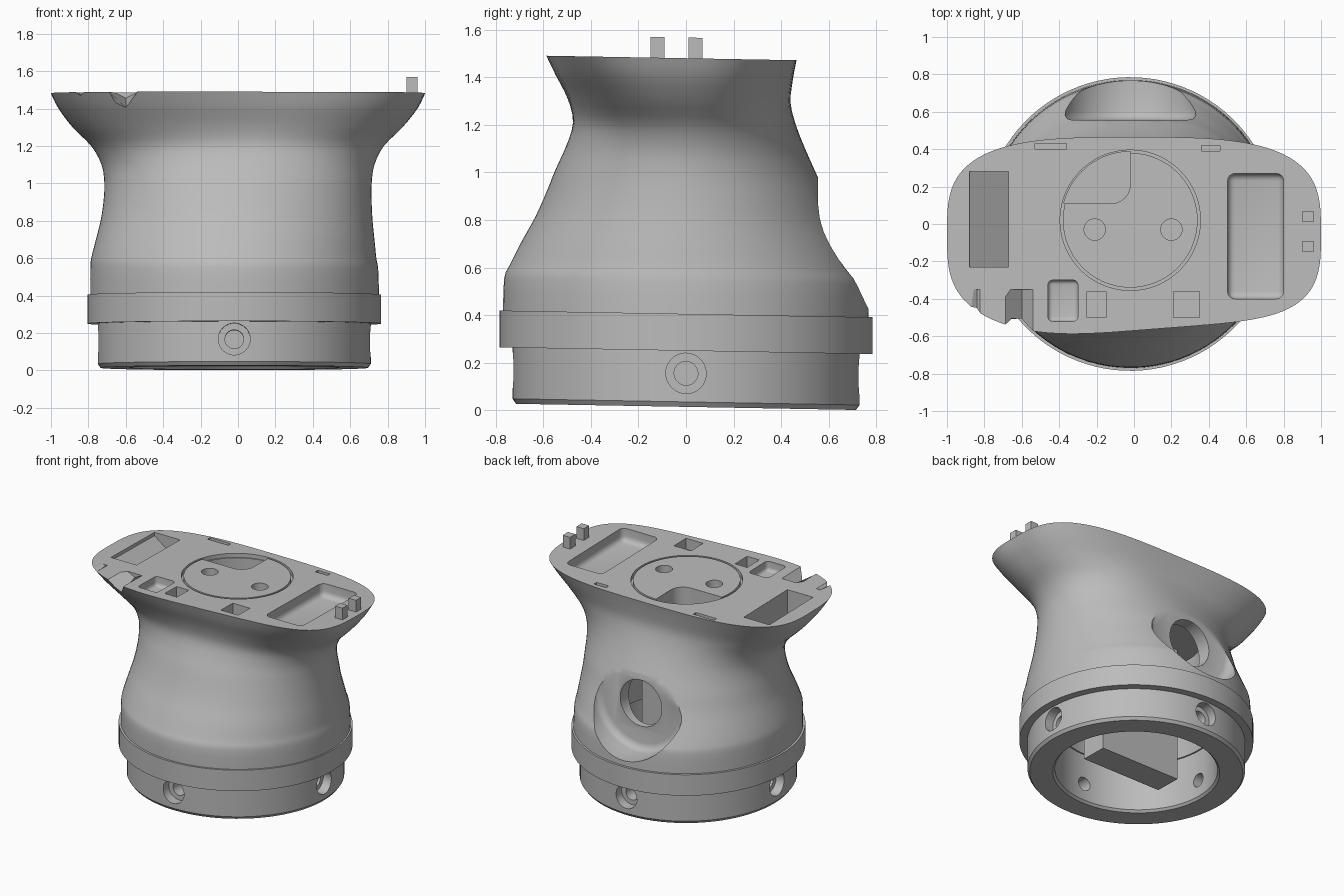
import bpy, bmesh, math
from mathutils import Vector, Matrix

cube = bpy.data.objects.get("Cube")
if cube:
    bpy.data.objects.remove(cube, do_unlink=True)

GREY = (0.5, 0.5, 0.5, 1)
mat = bpy.data.materials.new("plain grey")
mat.use_nodes = True
mat.diffuse_color = GREY
mat.node_tree.nodes["Principled BSDF"].inputs["Base Color"].default_value = GREY

CX = -0.02      # axis of the round parts
TOP = 1.48      # mounting face
OVER = 1.6      # cutters reach above the face
SEG = 96


def finish(name, bm):
    bmesh.ops.recalc_face_normals(bm, faces=bm.faces)
    mesh = bpy.data.meshes.new(name)
    bm.to_mesh(mesh)
    bm.free()
    mesh.materials.append(mat)
    ob = bpy.data.objects.new(name, mesh)
    bpy.context.scene.collection.objects.link(ob)
    return ob


def skin(name, rings, closed=False):
    """Join rings of points; cap the ends unless the rings form a loop."""
    bm = bmesh.new()
    rows = [[bm.verts.new(p) for p in ring] for ring in rings]
    pairs = list(zip(rows, rows[1:]))
    if closed:
        pairs.append((rows[-1], rows[0]))
    else:
        bm.faces.new(rows[0])
        bm.faces.new(rows[-1])
    n = len(rows[0])
    for a, b in pairs:
        for i in range(n):
            j = (i + 1) % n
            bm.faces.new((a[i], a[j], b[j], b[i]))
    return finish(name, bm)


def box(name, x0, x1, y0, y1, z0, z1, bevel=0):
    bm = bmesh.new()
    bmesh.ops.create_cube(bm, size=1)
    size = Matrix.Diagonal((x1 - x0, y1 - y0, z1 - z0, 1))
    mid = Matrix.Translation(((x0 + x1) / 2, (y0 + y1) / 2, (z0 + z1) / 2))
    bm.transform(mid @ size)
    if bevel:
        bmesh.ops.bevel(bm, geom=bm.edges[:], offset=bevel, segments=4,
                        profile=0.5, affect='EDGES')
    return finish(name, bm)


def rod(name, start, end, radii, seg=64):
    """Round solid from start to end; radii lists (fraction of length, radius)."""
    start, end = Vector(start), Vector(end)
    u = (end - start).orthogonal().normalized()
    v = (end - start).normalized().cross(u)
    rings = []
    for t, r in radii:
        centre = start.lerp(end, t)
        rings.append([centre + r * (u * math.cos(a) + v * math.sin(a))
                      for a in (math.tau * (i + .3) / seg for i in range(seg))])
    return skin(name, rings)


def cyl(name, start, end, r, seg=64):
    return rod(name, start, end, [(0, r), (1, r)], seg)


def lathe(name, profile, cy=0):
    angles = [math.tau * (i + .37) / SEG for i in range(SEG)]
    return skin(name, [[(CX + r * math.cos(a), cy + r * math.sin(a), z) for a in angles]
                       for r, z in profile], closed=True)


def cut(ob, *cutters):
    for c in cutters:
        mod = ob.modifiers.new("cut", 'BOOLEAN')
        mod.operation, mod.solver, mod.object = 'DIFFERENCE', 'EXACT', c
        bpy.context.view_layer.objects.active = ob
        bpy.ops.object.modifier_apply(modifier=mod.name)
        bpy.data.objects.remove(c, do_unlink=True)


# Body: round at the collar, pinched waist, flaring to a long rounded face
ROWS = [  # height, left, right, front, back, squareness
    (0.38, -.79, .755, -.77, .77, 2), (0.54, -.79, .75, -.765, .76, 2),
    (0.6, -.785, .74, -.74, .735, 2), (0.7, -.76, .73, -.69, .685, 2),
    (0.8, -.735, .72, -.635, .635, 2), (0.9, -.72, .715, -.59, .595, 2),
    (1.0, -.715, .715, -.55, .55, 2), (1.1, -.73, .73, -.505, .505, 2.05),
    (1.2, -.785, .78, -.475, .465, 2.2), (1.3, -.885, .88, -.495, .44, 2.5),
    (1.4, -.96, .96, -.54, .45, 2.9), (TOP, -1, 1, -.57, .465, 3.3)]


def section(z, x0, x1, y0, y1, n):
    ring = []
    for i in range(SEG):
        a = math.tau * (i + .5) / SEG
        c, s = math.cos(a), math.sin(a)
        x = (x0 + x1) / 2 + (x1 - x0) / 2 * math.copysign(abs(c) ** (2 / n), c)
        y = (y0 + y1) / 2 + (y1 - y0) / 2 * math.copysign(abs(s) ** (2 / n), s)
        if s < 0:
            y += 0.02 * (n - 2) * math.sin(3 * x) * -s
        ring.append((x, y, z))
    return ring


def smooth_rows(rows, steps=3):
    """Put extra rows between the given ones on a smooth spline."""
    out = []
    for i in range(len(rows) - 1):
        quad = rows[max(i - 1, 0)], rows[i], rows[i + 1], rows[min(i + 2, len(rows) - 1)]
        for t in (k / steps for k in range(steps)):
            out.append([b + t / 2 * (c - a + t * (2 * a - 5 * b + 4 * c - d
                        + t * (3 * (b - c) + d - a))) for a, b, c, d in zip(*quad)])
    return out + [rows[-1]]


body = skin("body", [section(*r) for r in smooth_rows(ROWS)])

# Hollow inside, rear recess with a rounded inner edge, and its bore
cut(body,
    rod("cavity", (CX, 0, 0.3), (CX, 0, 1.05), [(0, .545), (1, .45)]),
    rod("recess", (CX, .555, .8), (CX, 1.055, .8),
        [(0, .31), (.015, .335), (.05, .353), (.1, .36), (1, .36)]),
    cyl("bore", (CX, .3, .78), (CX, .7, .78), .17))

# Pockets and slots in the mounting face
wedge = [(-.88, OVER), (-.88, 1.455), (-.67, 1.3), (-.67, OVER)]
cut(body,
    skin("wedge_pocket", [[(x, y, z) for x, z in wedge] for y in (-.23, .28)]),
    box("large_pocket", .5, .8, -.4, .27, 1.385, OVER, .04),
    box("small_pocket", -.46, -.3, -.52, -.3, 1.41, OVER, .025),
    box("left_socket", -.25, -.15, -.5, -.36, 1.4, OVER),
    box("right_socket", .21, .35, -.5, -.36, 1.4, OVER),
    box("left_slot", -.53, -.36, .4, .43, 1.44, OVER),
    box("right_slot", .36, .46, .39, .42, 1.44, OVER))

# Round insert: groove, two holes and a quarter opening
DY, DR = .02, .36
cut(body, lathe("groove", [(DR, 1.45), (DR, OVER), (DR + .015, OVER), (DR + .015, 1.45)], DY))
for x in (-.21, .2):
    cut(body, cyl("hole", (x, -.03, 1.38), (x, -.03, OVER), .057, 32))
QR = DR + .007
quarter = [(CX + QR * math.cos(math.radians(a)), DY + QR * math.sin(math.radians(a)))
           for a in range(90, 167, 4)]
quarter += [(CX - .1 + .1 * math.cos(math.radians(a)), .21 + .1 * math.sin(math.radians(a)))
            for a in range(-90, 1, 15)]
cut(body, skin("quarter", [[(x, y, z) for x, y in quarter] for z in (1.33, OVER)]))

# Broken notches in the front left rim, deeper towards the outside
for x, half, inner, outer in ((-.6, .1, 1.45, 1.33), (-.84, .05, 1.47, 1.44)):
    cut(body, skin("notch", [[(x - half, y, 1.5), (x, y, z), (x + half, y, 1.5)]
                             for y, z in ((-.35, inner), (-.7, outer))]))

# Base ring with a stepped collar
base = lathe("base_ring", [(.56, .014), (.545, .03), (.545, .405), (.785, .405),
                           (.785, .25), (.73, .25), (.73, .035), (.715, .014)])
for i in range(4):
    d = Vector((math.cos(i * math.pi / 2), math.sin(i * math.pi / 2), 0))
    c = Vector((CX, 0, .155))
    cut(base, cyl("counterbore", c + d * .66, c + d, .085, 32),
        cyl("screw_hole", c + d * .4, c + d, .05, 32))

# Inner block and locating pins
parts = [body, base,
         box("inner_block", -.33, .32, -.14, .06, .05, 1.1),
         box("front_pin", .9, .96, -.15, -.09, 1.47, 1.567),
         box("rear_pin", .9, .96, .01, .07, 1.47, 1.567)]

# Slight slope of the whole part from front to back, then shading
slope = Matrix.Identity(4)
slope[2][1] = -.018
bpy.ops.object.select_all(action='DESELECT')
for ob in parts:
    ob.data.transform(slope)
    ob.select_set(True)
bpy.context.view_layer.objects.active = body
bpy.ops.object.shade_smooth_by_angle(angle=math.radians(30))
